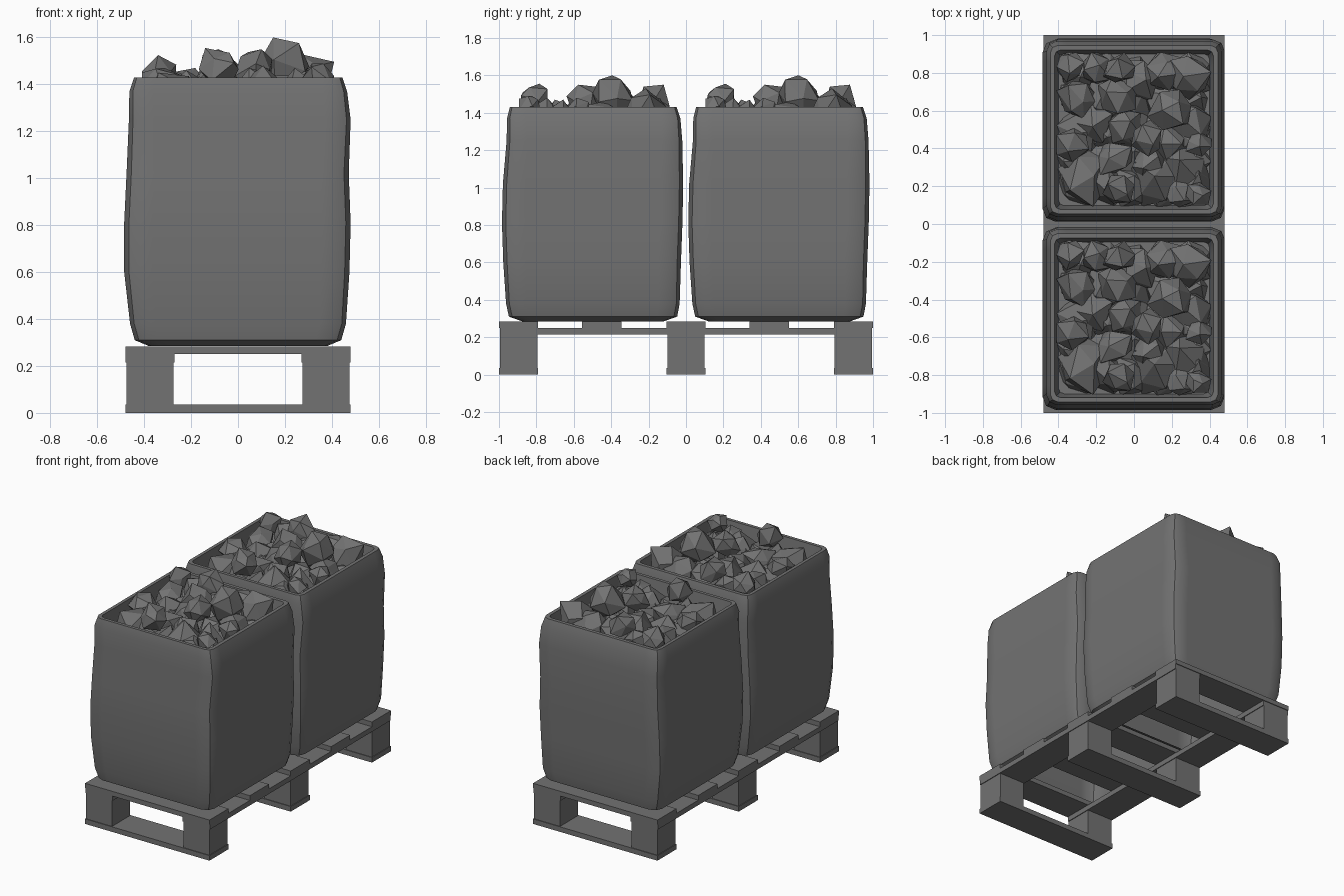
import bpy, bmesh, random
from math import cos, sin, pi
from mathutils import Vector, Euler

if "Cube" in bpy.data.objects:
    bpy.data.objects.remove(bpy.data.objects["Cube"])

random.seed(5)

grey = bpy.data.materials.new("mid_grey")
grey.diffuse_color = (0.17, 0.17, 0.17, 1)
grey.use_nodes = True
grey.node_tree.nodes["Principled BSDF"].inputs["Base Color"].default_value = grey.diffuse_color


def add_object(name, bm, location=(0, 0, 0), fix_normals=True):
    if fix_normals:
        bmesh.ops.recalc_face_normals(bm, faces=bm.faces[:])
    mesh = bpy.data.meshes.new(name)
    bm.to_mesh(mesh)
    bm.free()
    mesh.materials.append(grey)
    obj = bpy.data.objects.new(name, mesh)
    obj.location = location
    bpy.context.collection.objects.link(obj)
    return obj


def box(name, x0, x1, y0, y1, z0, z1):
    bm = bmesh.new()
    bmesh.ops.create_cube(bm, size=1)
    for v in bm.verts:
        v.co = (v.co.x * (x1 - x0), v.co.y * (y1 - y0), v.co.z * (z1 - z0))
    return add_object(name, bm, ((x0 + x1) / 2, (y0 + y1) / 2, (z0 + z1) / 2))


# Pallet: bottom runners, blocks, stringers and deck boards
for y in (-0.895, 0, 0.895):
    box("bottom_board", -0.48, 0.48, y - 0.105, y + 0.105, 0, 0.035)
    for x in (-0.375, 0.375):
        box("pallet_block", x - 0.1, x + 0.1, y - 0.1, y + 0.1, 0.035, 0.215)
for x in (-0.375, 0.375):
    box("stringer_board", x - 0.105, x + 0.105, -0.995, 0.995, 0.215, 0.25)
for y in (-0.895, -0.45, 0, 0.445, 0.895):
    box("deck_board", -0.48, 0.48, y - 0.105, y + 0.105, 0.25, 0.283)


# Bag: lofted rounded rectangles, slightly uneven, folded in at the rim
def ring(bm, z, x0, x1, y0, y1, r):
    verts = []
    corners = ((x1 - r, y1 - r), (x0 + r, y1 - r), (x0 + r, y0 + r), (x1 - r, y0 + r))
    for i, (cx, cy) in enumerate(corners):
        a0, a1 = pi / 2 * i, pi / 2 * (i + 1)
        # flat column before the corner, the corner arc, flat column after it
        points = [(cx + r * cos(a0) + 0.05 * cos(a0 - pi / 2),
                   cy + r * sin(a0) + 0.05 * sin(a0 - pi / 2))]
        points += [(cx + r * cos(a), cy + r * sin(a)) for a in (a0, (a0 + a1) / 2, a1)]
        points += [(cx + r * cos(a1) + 0.05 * cos(a1 + pi / 2),
                    cy + r * sin(a1) + 0.05 * sin(a1 + pi / 2))]
        verts += [bm.verts.new((x, y, z)) for x, y in points]
    return verts


LEVELS = [  # z, x min, x max, y min, y max, corner radius
    (0.285, -0.38, 0.38, -0.38, 0.38, 0.05),
    (0.310, -0.44, 0.44, -0.45, 0.45, 0.06),
    (0.380, -0.46, 0.46, -0.465, 0.463, 0.06),
    (0.600, -0.485, 0.475, -0.48, 0.47, 0.07),
    (0.810, -0.485, 0.48, -0.487, 0.478, 0.07),
    (1.020, -0.475, 0.472, -0.482, 0.482, 0.07),
    (1.250, -0.465, 0.480, -0.462, 0.477, 0.06),
    (1.370, -0.463, 0.465, -0.46, 0.467, 0.05),
    (1.430, -0.443, 0.445, -0.445, 0.447, 0.04),
    (1.430, -0.42, 0.42, -0.422, 0.422, 0.03),
    (1.300, -0.40, 0.40, -0.402, 0.402, 0.03),
]
bm = bmesh.new()
rings = [ring(bm, *level) for level in LEVELS]
for a, b in zip(rings, rings[1:]):
    for i in range(len(a)):
        j = (i + 1) % len(a)
        bm.faces.new((a[i], a[j], b[j], b[i]))
bm.faces.new(rings[-1])  # inner floor; the underside stays open on the pallet
bag = add_object("bag_front", bm, (0, -0.497, 0), False)
bpy.context.view_layer.objects.active = bag
bag.select_set(True)
bpy.ops.object.shade_smooth_by_angle(angle=0.7)
bag.select_set(False)

# Rocks: convex lumps, placed by x, y, radius and top height
ROCKS = [
    (-.27, -.24, .145, 1.45), (.11, -.27, .13, 1.48), (.19, .11, .115, 1.60),
    (-.09, .17, .105, 1.50), (.07, -.04, .085, 1.55), (-.085, -.31, .085, 1.555),
    (-.34, .34, .08, 1.525), (-.20, .33, .09, 1.47), (-.08, .35, .085, 1.55),
    (.02, .27, .11, 1.46), (.17, .33, .10, 1.49), (.31, .29, .12, 1.53),
    (-.31, .17, .10, 1.45), (-.21, .03, .11, 1.46), (-.33, -.07, .09, 1.47),
    (.30, .04, .125, 1.46), (.27, -.21, .13, 1.47), (.34, -.08, .07, 1.48),
    (.35, -.34, .065, 1.49), (-.11, -.15, .10, 1.45), (-.04, .01, .10, 1.46),
    (.19, -.06, .10, 1.44), (.08, -.17, .09, 1.47), (.24, -.35, .08, 1.43),
]
# lower layer that fills the gaps
for i in range(5):
    for j in range(5):
        ROCKS.append((-.32 + .16 * i, -.32 + .16 * j, .12, random.uniform(1.38, 1.42)))

bm = bmesh.new()
for x, y, r, top in ROCKS:
    lump = bmesh.ops.create_icosphere(bm, subdivisions=1, radius=r * 1.03)["verts"]
    turn = Euler([random.uniform(0, 6) for _ in range(3)]).to_matrix()
    for v in lump:
        v.co = turn @ v.co + Vector([random.uniform(-.2, .2) * r for _ in range(3)])
    hull = bmesh.ops.convex_hull(bm, input=lump)
    inside = [g for g in hull["geom_interior"] if isinstance(g, bmesh.types.BMVert)]
    bmesh.ops.delete(bm, geom=inside, context='VERTS')
    lump = [v for v in lump if v.is_valid]
    # slide the lump inwards where it would leave the bag
    shift = Vector((x, y, top - max(v.co.z for v in lump)))
    for k in (0, 1):
        low, high = min(v.co[k] for v in lump), max(v.co[k] for v in lump)
        shift[k] = max(-0.41 - low, min(0.41 - high, shift[k]))
    for v in lump:
        v.co += shift
rocks = add_object("rocks_front", bm, (0, -0.497, 0))

# Second bag and its rocks repeat the first
for source, name in ((bag, "bag_back"), (rocks, "rocks_back")):
    copy = source.copy()
    copy.name = name
    copy.location.y = 0.499
    bpy.context.collection.objects.link(copy)
